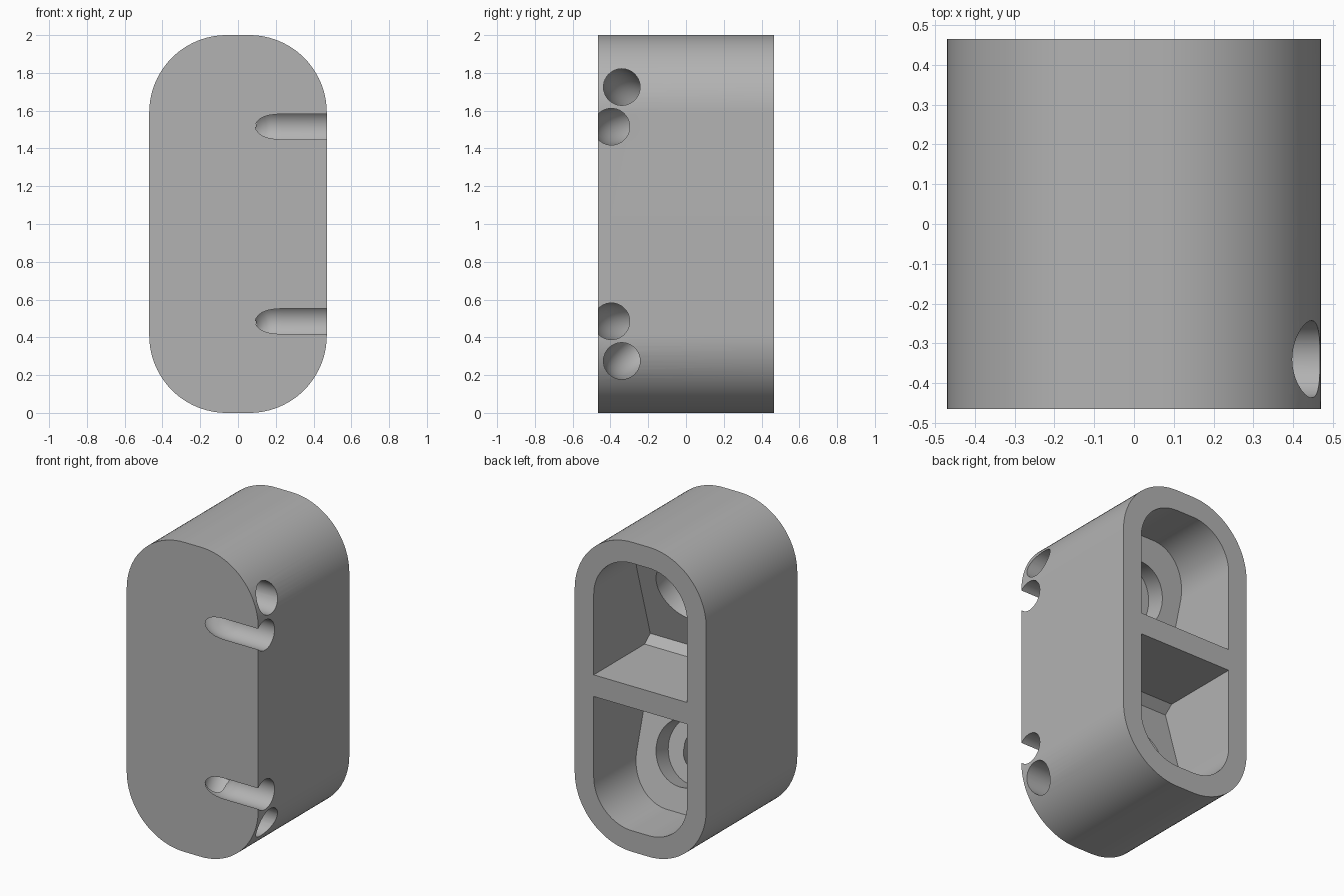
import bpy, bmesh, math
from mathutils import Vector

cube = bpy.data.objects.get("Cube")
if cube:
    bpy.data.objects.remove(cube, do_unlink=True)

grey = bpy.data.materials.new("plain_grey")
grey.use_nodes = True
GREY = (0.45, 0.45, 0.45, 1)
grey.diffuse_color = GREY
grey.node_tree.nodes["Principled BSDF"].inputs["Base Color"].default_value = GREY

MID = 1.0                     # height of the mirror plane
HALF_W, HALF_D = 0.47, 0.465
WALL, RADIUS = 0.136, 0.41


def make_object(name, bm):
    bmesh.ops.recalc_face_normals(bm, faces=bm.faces)
    mesh = bpy.data.meshes.new(name)
    bm.to_mesh(mesh)
    bm.free()
    ob = bpy.data.objects.new(name, mesh)
    bpy.context.collection.objects.link(ob)
    mesh.materials.append(grey)
    return ob


def outline(half_w, low, high, r, round_top):
    """Rectangle in x and z with rounded bottom corners, optionally top too."""
    pts = []
    for sx, sz, start in ((-1, -1, 180), (1, -1, 270), (1, 1, 0), (-1, 1, 90)):
        z = low if sz < 0 else high
        if sz > 0 and not round_top:
            pts.append((sx * half_w, z))
            continue
        for i in range(25):
            a = math.radians(start + 90 * i / 24)
            pts.append((sx * (half_w - r) + r * math.cos(a), z - sz * r + r * math.sin(a)))
    return pts


def prism(pts, y0, y1):
    bm = bmesh.new()
    face = bm.faces.new([bm.verts.new((x, y0, z)) for x, z in pts])
    ext = bmesh.ops.extrude_face_region(bm, geom=[face])
    verts = [v for v in ext["geom"] if isinstance(v, bmesh.types.BMVert)]
    bmesh.ops.translate(bm, verts=verts, vec=(0, y1 - y0, 0))
    return bm


def slice_off(bm, point, normal):
    """Cut away everything on the normal side and cap the cut."""
    res = bmesh.ops.bisect_plane(bm, geom=bm.verts[:] + bm.edges[:] + bm.faces[:],
                                 plane_co=point, plane_no=normal, clear_outer=True)
    edges = [e for e in res["geom_cut"] if isinstance(e, bmesh.types.BMEdge)]
    bmesh.ops.contextual_create(bm, geom=edges)


def tube(name, path, r, sides=40):
    """Round capped tube swept along a path."""
    bm = bmesh.new()
    rings = []
    for i, p in enumerate(path):
        t = (path[min(i + 1, len(path) - 1)] - path[max(i - 1, 0)]).normalized()
        u = t.cross(Vector((0, -0.3, 1))).normalized()
        v = t.cross(u)
        angles = [math.tau * k / sides for k in range(sides)]
        rings.append([bm.verts.new(p + r * (math.cos(a) * u + math.sin(a) * v)) for a in angles])
    for a, b in zip(rings, rings[1:]):
        for k in range(sides):
            n = (k + 1) % sides
            bm.faces.new((a[k], a[n], b[n], b[k]))
    bm.faces.new(rings[0])
    bm.faces.new(rings[-1])
    return make_object(name, bm)


# Body: upright block with rounded ends, origin on the mirror plane
bm = prism(outline(HALF_W, -MID, MID, RADIUS, True), -HALF_D, HALF_D)
body = make_object("block_body", bm)
body.location.z = MID

# Rear pocket with a tilted floor and a small slanted strip by the divider
floor = Vector((0, 0.005, 0.48))
axis = Vector((0, 0.96, 0.28)).normalized()
bm = prism(outline(HALF_W - WALL, WALL, MID - 0.07, RADIUS - WALL, False), -0.4, 0.6)
slice_off(bm, floor, -axis)
slice_off(bm, (0, -0.055, 0.93), (0, -0.64, 0.77))
cutters = [make_object("pocket_cutter", bm)]

# Round recess sunk square into the tilted floor
bottom = floor - axis * 0.13
cutters.append(tube("recess_cutter", [bottom, floor + axis * 0.1], 0.207, 64))

# Two tunnels from the side that bend together into the recess
goal = bottom + axis * 0.03
for y, z in ((-0.395, 0.485), (-0.34, 0.275)):
    start, bend = Vector((0.23, y, z)), Vector((0, y, z))
    path = [Vector((0.6, y, z))]
    for i in range(17):
        t = i / 16
        path.append(start * (1 - t) ** 2 + bend * 2 * t * (1 - t) + goal * t * t)
    cutters.append(tube("tunnel_cutter", path, 0.097))

# Cut the lower half, then mirror it upward
for c in cutters:
    c.hide_render = True
    mod = body.modifiers.new(c.name, "BOOLEAN")
    mod.object, mod.operation, mod.solver = c, "DIFFERENCE", "EXACT"
mod = body.modifiers.new("mirror_up", "MIRROR")
mod.use_axis = (False, False, True)
mod.use_bisect_axis = (False, False, True)
mod.use_bisect_flip_axis = (False, False, True)

bpy.context.view_layer.update()
graph = bpy.context.evaluated_depsgraph_get()
final = bpy.data.meshes.new_from_object(body.evaluated_get(graph))
body.modifiers.clear()
body.data = final
for c in cutters:
    bpy.data.objects.remove(c, do_unlink=True)

bpy.ops.object.select_all(action="DESELECT")
body.select_set(True)
bpy.context.view_layer.objects.active = body
bpy.ops.object.shade_smooth_by_angle(angle=math.radians(30))
